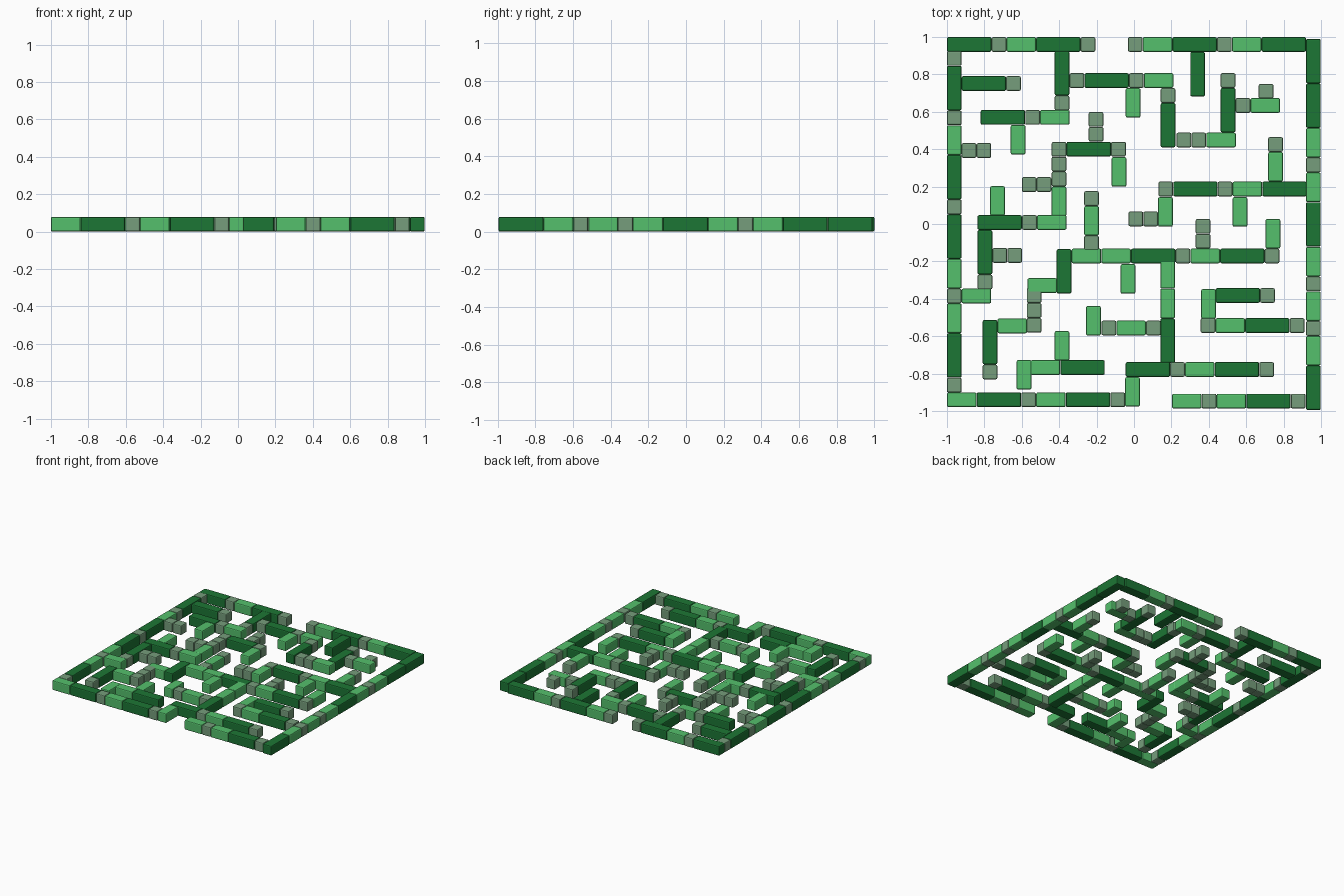
import bpy, bmesh, math

if "Cube" in bpy.data.objects:
    bpy.data.objects.remove(bpy.data.objects["Cube"])

PITCH = 0.0794      # one small block
SIZE = 0.0785       # block width and height
UNITS = {"S": 1, "M": 2, "L": 3}
NAMES = {"S": "small_block", "M": "medium_block", "L": "long_block"}
COLORS = {"S": (0.18, 0.34, 0.20, 1), "M": (0.09, 0.53, 0.15, 1), "L": (0.012, 0.18, 0.035, 1)}


def block_mesh(kind):
    # softly bevelled block, long axis on x, standing on z = 0
    bm = bmesh.new()
    bmesh.ops.create_cube(bm, size=1)
    length = UNITS[kind] * PITCH - 0.001
    for v in bm.verts:
        v.co.x *= length
        v.co.y *= SIZE
        v.co.z = (v.co.z + 0.5) * SIZE
    bmesh.ops.bevel(bm, geom=bm.edges[:], offset=0.008, segments=2,
                    profile=0.5, affect='EDGES')
    me = bpy.data.meshes.new(NAMES[kind])
    bm.to_mesh(me)
    bm.free()
    mat = bpy.data.materials.new(NAMES[kind] + "_green")
    mat.diffuse_color = COLORS[kind]
    mat.use_nodes = True
    mat.node_tree.nodes["Principled BSDF"].inputs["Base Color"].default_value = mat.diffuse_color
    me.materials.append(mat)
    return me


MESHES = {k: block_mesh(k) for k in UNITS}


def wall(prefix, x, y, kinds, down=False):
    # lay blocks end to end, to the right or downwards, from the start point
    pos = 0
    for k in kinds:
        mid = pos + UNITS[k] * PITCH / 2
        ob = bpy.data.objects.new(prefix + "_" + NAMES[k], MESHES[k])
        ob.location = (x, y - mid, 0) if down else (x + mid, y, 0)
        ob.rotation_euler.z = math.pi / 2 if down else 0
        bpy.context.collection.objects.link(ob)
        pos += UNITS[k] * PITCH


# outer walls
for x, y, kinds in [(-1, 0.96, "LSMLS"), (-0.033, 0.96, "SMLSML"),
                    (-1, -0.94, "MLSMLS"), (0.203, -0.947, "MSMLS")]:
    wall("outer", x, y, kinds)
for x, y, kinds in [(0.959, 0.99, "LLMSMLMSMSML"), (-0.961, 0.925, "SLSMLSLMSMLS")]:
    wall("outer", x, y, kinds, True)

# inner walls running left to right
for x, y, kinds in [
        (-0.922, 0.751, "LS"), (-0.345, 0.767, "SLSM"), (-0.82, 0.57, "LSM"),
        (-0.922, 0.393, "SS"), (0.543, 0.634, "SM"), (0.227, 0.449, "SSM"),
        (-0.361, 0.40, "LS"), (-0.60, 0.211, "SS"), (-0.837, 0.008, "LSM"),
        (0.13, 0.187, "SLSML"), (-0.03, 0.027, "SS"), (-0.757, -0.168, "SS"),
        (-0.334, -0.171, "MMLSMLS"), (-0.57, -0.329, "M"), (-0.922, -0.385, "M"),
        (-0.73, -0.545, "M"), (-0.174, -0.556, "SMS"), (0.436, -0.382, "LS"),
        (0.356, -0.543, "SMLS"), (-0.553, -0.767, "ML"), (-0.045, -0.778, "LSMLS")]:
    wall("inner", x, y, kinds)

# inner walls running back to front
for x, y, kinds in [
        (-0.385, 0.925, "LS"), (-0.62, 0.53, "M"), (-0.005, 0.727, "M"),
        (0.182, 0.727, "SL"), (0.34, 0.92, "L"), (0.503, 0.807, "SL"),
        (0.706, 0.749, "S"), (0.757, 0.465, "SM"), (-0.203, 0.599, "SS"),
        (-0.401, 0.439, "SSSM"), (-0.08, 0.358, "M"), (-0.73, 0.203, "M"),
        (-0.227, 0.176, "SMS"), (0.168, 0.144, "M"), (0.567, 0.144, "M"),
        (0.369, 0.027, "SS"), (0.743, 0.027, "M"), (-0.797, -0.032, "LS"),
        (-0.374, -0.134, "L"), (-0.032, -0.214, "M"), (0.18, -0.187, "MML"),
        (0.398, -0.348, "M"), (-0.534, -0.343, "SSS"), (-0.77, -0.513, "LS"),
        (-0.217, -0.438, "M"), (-0.385, -0.572, "M"), (-0.588, -0.727, "M"),
        (-0.008, -0.818, "M")]:
    wall("inner", x, y, kinds, True)
